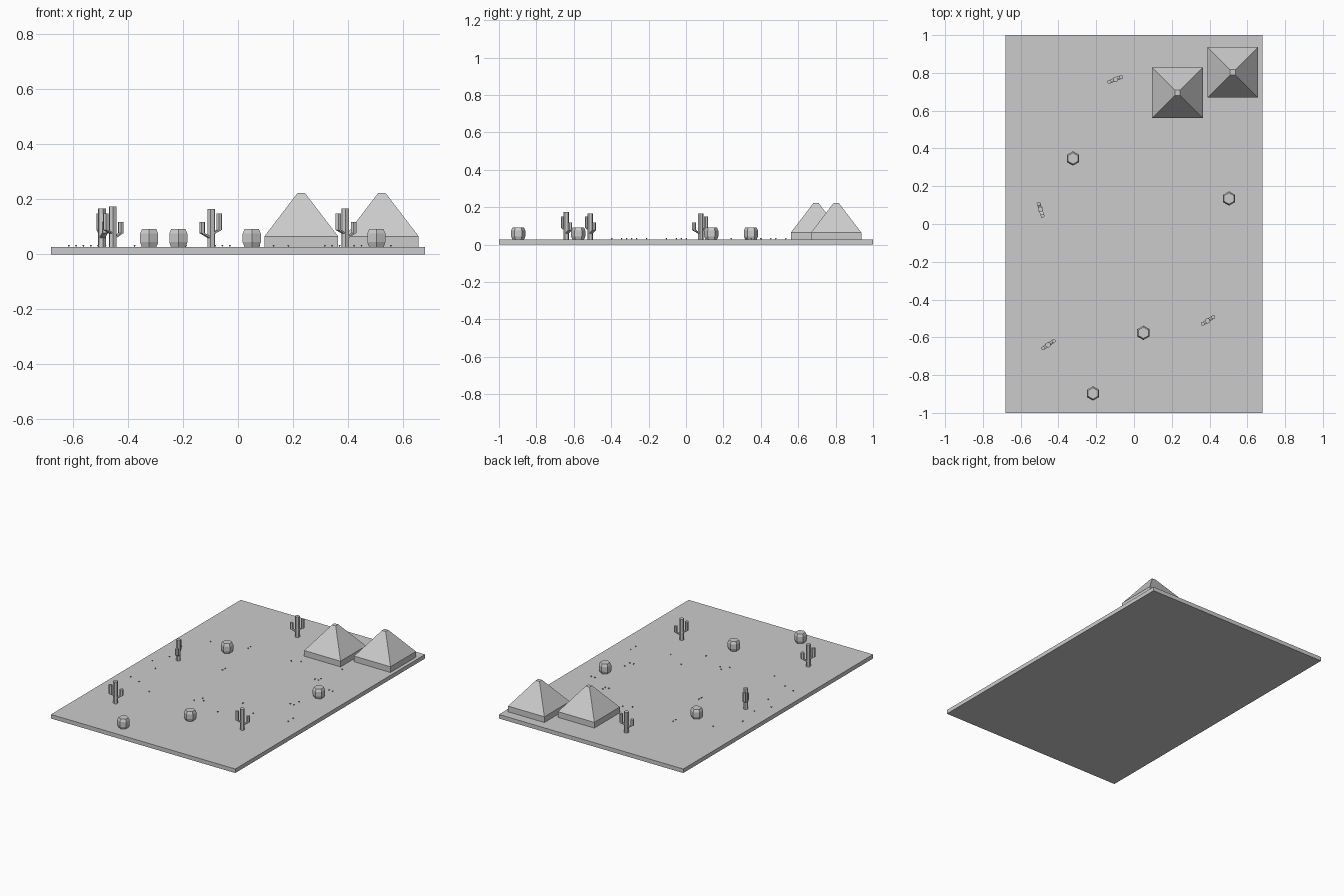
import bpy
import bmesh
from math import cos, sin, pi, radians

cube = bpy.data.objects.get("Cube")
if cube:
    bpy.data.objects.remove(cube, do_unlink=True)

stone = bpy.data.materials.new("light grey")
stone.use_nodes = True
GREY = (0.6, 0.6, 0.6, 1)
stone.diffuse_color = GREY
stone.node_tree.nodes["Principled BSDF"].inputs["Base Color"].default_value = GREY

GROUND = 0.027


def loft(bm, sides, rings, turn=0.0):
    """Join level rings given as (x, y, z, radius) and cap both ends."""
    loops = []
    for x, y, z, r in rings:
        angles = [turn + 2 * pi * i / sides for i in range(sides)]
        loops.append([bm.verts.new((x + r * cos(a), y + r * sin(a), z)) for a in angles])
    bm.faces.new(loops[0][::-1])
    bm.faces.new(loops[-1])
    for low, high in zip(loops, loops[1:]):
        for i in range(sides):
            j = (i + 1) % sides
            bm.faces.new((low[i], low[j], high[j], high[i]))


def finish(name, bm, location=(0, 0, 0), angle=0.0):
    bmesh.ops.recalc_face_normals(bm, faces=bm.faces)
    mesh = bpy.data.meshes.new(name)
    bm.to_mesh(mesh)
    bm.free()
    mesh.materials.append(stone)
    obj = bpy.data.objects.new(name, mesh)
    obj.location = location
    obj.rotation_euler.z = angle
    bpy.context.collection.objects.link(obj)
    return obj


# Ground slab
bm = bmesh.new()
bmesh.ops.create_cube(bm, size=1)
bmesh.ops.scale(bm, vec=(1.36, 2, GROUND), verts=bm.verts)
finish("ground", bm, (0, 0, GROUND / 2))

# Blunt pyramid hills on square plinths
DIAG = 2 ** 0.5
for x, y in ((0.23, 0.695), (0.523, 0.803)):
    bm = bmesh.new()
    profile = ((0, 0.134), (0.038, 0.134), (0.195, 0.014))
    loft(bm, 4, [(0, 0, z, half * DIAG) for z, half in profile], pi / 4)
    finish("hill", bm, (x, y, GROUND))

# Barrel cacti
for x, y in ((-0.323, 0.347), (0.503, 0.135), (0.05, -0.576), (-0.217, -0.897)):
    bm = bmesh.new()
    profile = ((0, 0.031), (0.017, 0.038), (0.048, 0.038), (0.065, 0.03))
    loft(bm, 6, [(0, 0, z, r) for z, r in profile], pi / 2)
    finish("barrel_cactus", bm, (x, y, GROUND))

# Tall cacti: trunk, a low arm on one side and a high arm on the other
ARMS = ((-0.036, 0.03, 0.05, 0.091), (0.031, 0.046, 0.062, 0.122))
for x, y, height, angle in ((-0.097, 0.766, 0.138, 22), (-0.455, -0.64, 0.146, 215),
                            (0.39, -0.512, 0.14, 213), (-0.495, 0.078, 0.139, 108)):
    bm = bmesh.new()
    loft(bm, 6, [(0, 0, 0, 0.015), (0, 0, height, 0.015)])
    for reach, root, elbow, tip in ARMS:
        loft(bm, 6, [(0, 0, root, 0.011), (reach, 0, elbow, 0.011),
                     (reach, 0, tip, 0.011)])
    finish("tall_cactus", bm, (x, y, GROUND), radians(angle))

# Tiny sprouts, as columns listed for each row of a planting grid
STEP = 0.0266
SPROUTS = {0: (9, 28), 2: (20,), 3: (4, 22), 4: (1, 21, 35), 5: (44,), 7: (30, 44),
           11: (3,), 13: (39, 40), 14: (0,), 15: (40,), 18: (2,), 19: (16,), 20: (16,),
           24: (1, 42, 43), 27: (36, 37), 28: (37,), 30: (5,), 32: (14, 26),
           33: (14, 28), 35: (38,)}
bm = bmesh.new()
for row, columns in SPROUTS.items():
    for column in columns:
        x, y = column * STEP - 0.615, row * STEP - 0.397
        loft(bm, 4, [(x, y, 0, 0.001), (x, y, 0.007, 0.006)], pi / 4)
finish("sprouts", bm, (0, 0, GROUND))
